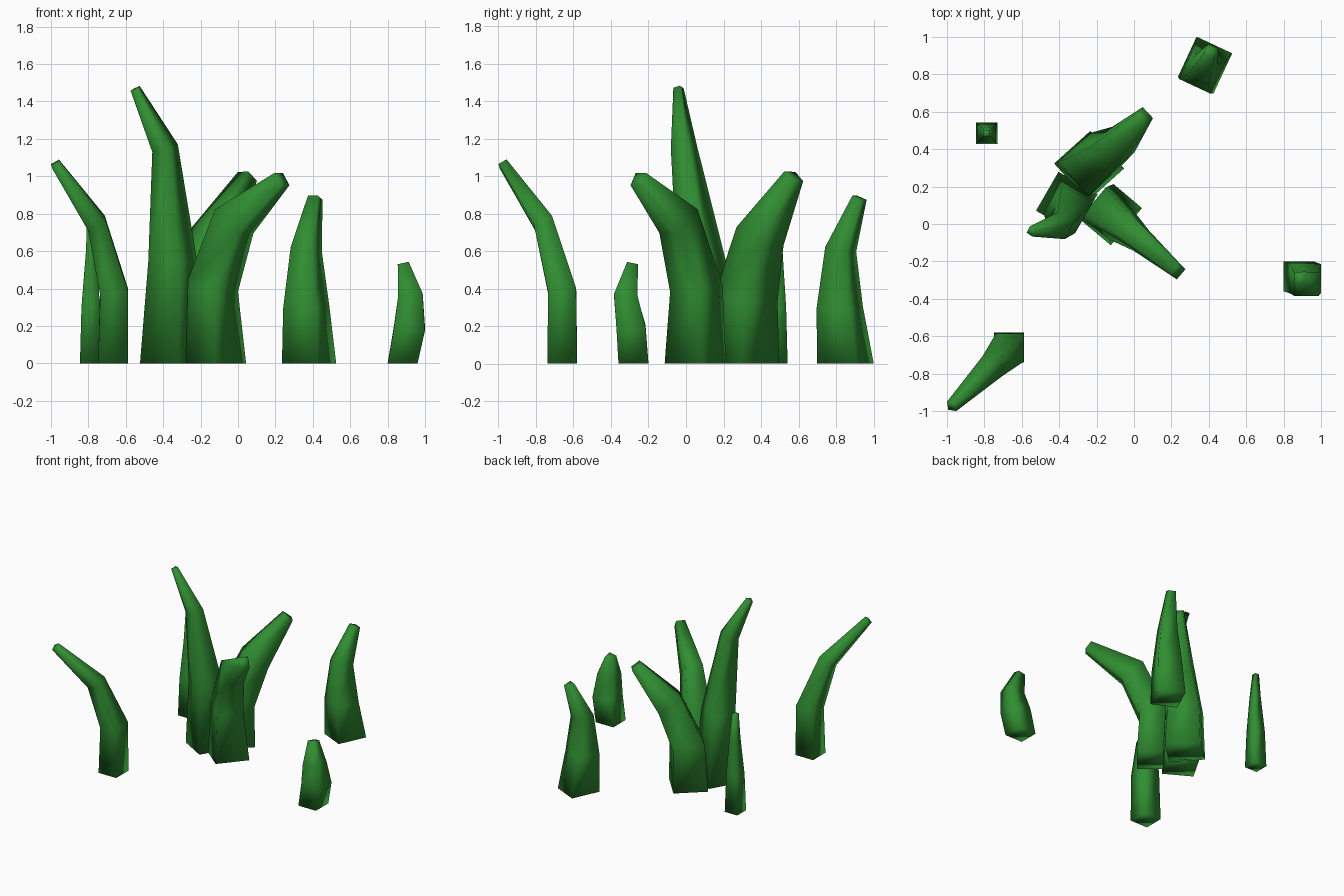
import bpy, bmesh, math
from mathutils import Vector, Matrix

cube = bpy.data.objects.get("Cube")
if cube:
    bpy.data.objects.remove(cube, do_unlink=True)

# Single grass colour
green = bpy.data.materials.new("grass_green")
green.use_nodes = True
green.diffuse_color = (0.03, 0.27, 0.032, 1)
green.node_tree.nodes["Principled BSDF"].inputs["Base Color"].default_value = green.diffuse_color

UP = Vector((0, 0, 1))


def blade(name, yaw, rings):
    """Loft a tapering four-sided blade; each ring is x, y, z, half width, half depth."""
    centres = [Vector(r[:3]) for r in rings]
    steps = [(b - a).normalized() for a, b in zip(centres, centres[1:])]
    # Flat foot, mitred bends, square-cut tip
    axes = [UP] + [(a + b).normalized() for a, b in zip(steps, steps[1:])] + [steps[-1]]
    turn = Matrix.Rotation(math.radians(yaw), 3, 'Z')
    bm = bmesh.new()
    loops = []
    for c, axis, (_, _, _, u, v) in zip(centres, axes, rings):
        tilt = UP.rotation_difference(axis).to_matrix() @ turn
        loops.append([bm.verts.new(c + tilt @ Vector((sx * u, sy * v, 0)))
                      for sx, sy in ((-1, -1), (1, -1), (1, 1), (-1, 1))])
    for low, high in zip(loops, loops[1:]):
        for i in range(4):
            j = (i + 1) % 4
            bm.faces.new((low[i], low[j], high[j], high[i]))
    bm.faces.new(loops[0][::-1])
    bm.faces.new(loops[-1])
    bmesh.ops.recalc_face_normals(bm, faces=bm.faces)
    for f in bm.faces:
        f.smooth = True
    mesh = bpy.data.meshes.new(name)
    bm.to_mesh(mesh)
    bm.free()
    mesh.materials.append(green)
    bpy.context.collection.objects.link(bpy.data.objects.new(name, mesh))


# Central tuft
blade("tall_blade", -30, [(-.36, .115, 0, .12, .12), (-.35, .08, .55, .095, .095),
                          (-.39, -.01, 1.15, .052, .052), (-.55, -.04, 1.47, .02, .02)])
blade("front_leaning_blade", -40, [(-.117, .05, 0, .1, .13), (-.14, .055, .4, .1, .1),
                                   (-.02, -.04, .76, .1, .068), (.235, -.255, .985, .04, .035)])
blade("back_leaning_blade", 42, [(-.24, .31, 0, .13, .135), (-.235, .32, .35, .12, .12),
                                 (-.12, .395, .68, .1, .09), (.05, .575, 1.0, .04, .04)])

# Scattered single blades
blade("front_corner_blade", 0, [(-.668, -.66, 0, .08, .08), (-.663, -.66, .385, .075, .075),
                                (-.757, -.76, .75, .053, .053), (-.975, -.975, 1.065, .025, .025)])
blade("thin_blade", 0, [(-.788, .485, 0, .057, .057), (-.788, .485, .3, .049, .049),
                        (-.783, .485, .6, .03, .03), (-.788, .485, .8, .018, .018)])
blade("back_blade", -25, [(.38, .85, 0, .105, .118), (.365, .82, .3, .093, .093),
                          (.365, .825, .61, .063, .063), (.413, .925, .885, .03, .03)])
blade("short_blade", 0, [(.88, -.28, 0, .08, .08), (.917, -.293, .19, .083, .078),
                         (.922, -.322, .365, .066, .062), (.884, -.285, .53, .03, .03)])
